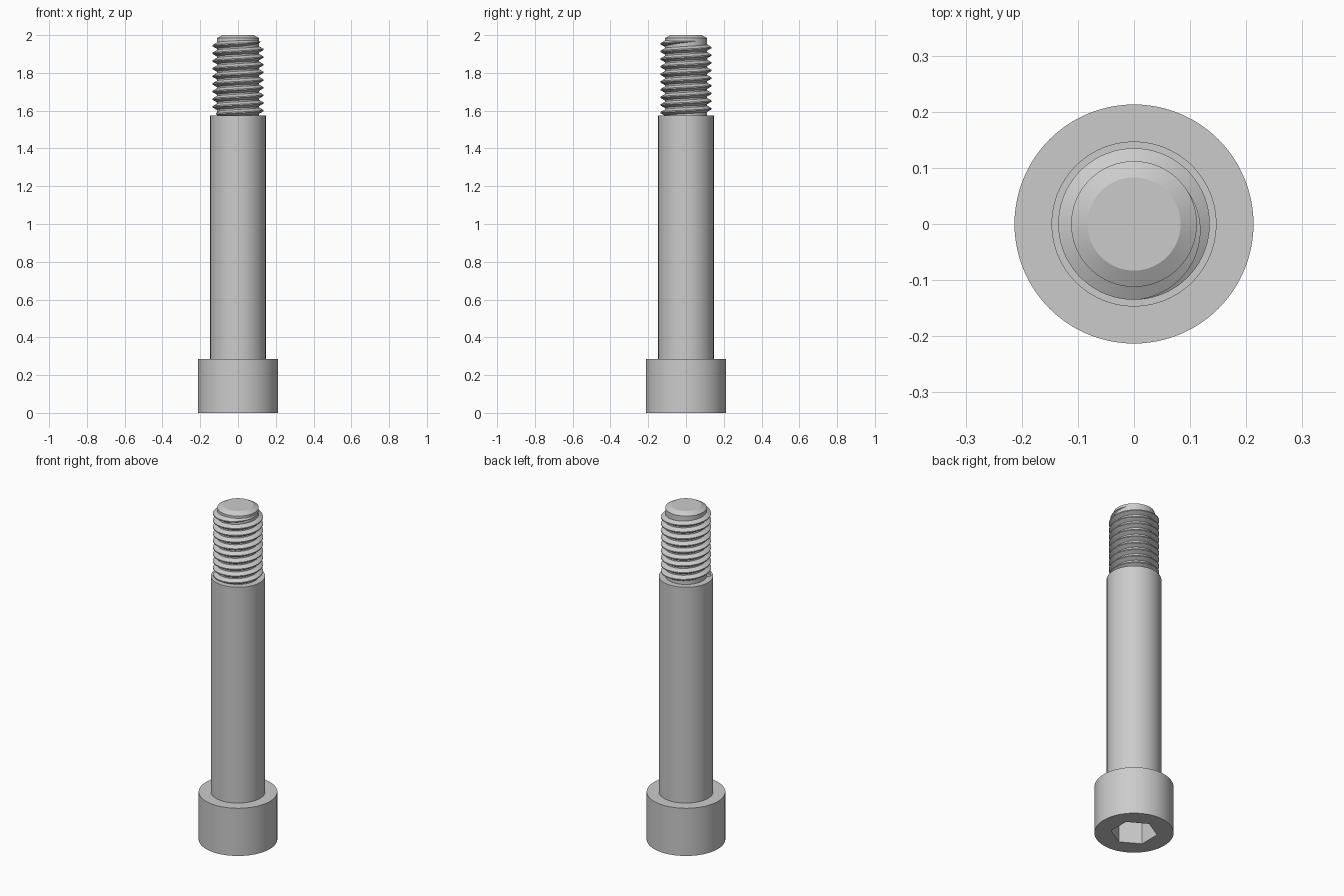
import bpy
import bmesh
from math import cos, sin, pi, radians

cube = bpy.data.objects.get("Cube")
if cube:
    bpy.data.objects.remove(cube, do_unlink=True)

SEGMENTS = 96
HEAD_R, HEAD_TOP = 0.213, 0.285
SHOULDER_R, SHOULDER_TOP = 0.147, 1.575
ROOT_R, CREST_R, PITCH = 0.112, 0.135, 0.0405
SOCKET_APOTHEM, SOCKET_DEPTH = 0.109, 0.15

# Plain steel
steel = bpy.data.materials.new("grey steel")
steel.use_nodes = True
steel.diffuse_color = (0.6, 0.6, 0.6, 1)
steel.node_tree.nodes["Principled BSDF"].inputs["Base Color"].default_value = (0.6, 0.6, 0.6, 1)


def finish(name, bm):
    bmesh.ops.recalc_face_normals(bm, faces=bm.faces)
    mesh = bpy.data.meshes.new(name)
    bm.to_mesh(mesh)
    bm.free()
    mesh.materials.append(steel)
    obj = bpy.data.objects.new(name, mesh)
    bpy.context.collection.objects.link(obj)
    bpy.ops.object.select_all(action="DESELECT")
    obj.select_set(True)
    bpy.context.view_layer.objects.active = obj
    bpy.ops.object.shade_smooth_by_angle(angle=radians(25))
    return obj


def round_ring(r):
    return lambda a: r


def hex_ring(apothem):
    # Corners point along +y and -y
    return lambda a: apothem / cos((a + pi / 6) % (pi / 3) - pi / 6)


def bridge(bm, a, b, closed=True):
    n = len(a)
    for i in range(n if closed else n - 1):
        j = (i + 1) % n
        bm.faces.new((a[i], a[j], b[j], b[i]))


def lathe(name, profile, cap_start=False, cap_end=False):
    """Stack rings of (radius function, height) into one skin."""
    bm = bmesh.new()
    rings = []
    for radius, z in profile:
        ring = []
        for i in range(SEGMENTS):
            a = 2 * pi * i / SEGMENTS
            ring.append(bm.verts.new((radius(a) * cos(a), radius(a) * sin(a), z)))
        rings.append(ring)
    for lower, upper in zip(rings, rings[1:]):
        bridge(bm, lower, upper)
    if cap_start:
        bm.faces.new(rings[0])
    if cap_end:
        bm.faces.new(rings[-1])
    return finish(name, bm)


# Cylindrical head with its hexagonal socket underneath
lathe("socket_head", [
    (hex_ring(SOCKET_APOTHEM), SOCKET_DEPTH),
    (hex_ring(SOCKET_APOTHEM), 0),
    (round_ring(HEAD_R), 0),
    (round_ring(HEAD_R), HEAD_TOP),
    (round_ring(SHOULDER_R), HEAD_TOP),
], cap_start=True)

# Smooth shoulder
lathe("shoulder", [
    (round_ring(SHOULDER_R), HEAD_TOP),
    (round_ring(SHOULDER_R), SHOULDER_TOP),
    (round_ring(ROOT_R), SHOULDER_TOP),
])

# Thread core with chamfered tip
lathe("thread_core", [
    (round_ring(ROOT_R), SHOULDER_TOP),
    (round_ring(ROOT_R), 1.984),
    (round_ring(0.083), 2.0),
], cap_end=True)


def thread_ridge(end_z, end_angle, turns, fade):
    """Right-handed ridge that fades into the core at its upper end."""
    bm = bmesh.new()
    steps = int(turns * SEGMENTS)
    sections = []
    for i in range(steps + 1):
        back = 2 * pi * (steps - i) / SEGMENTS
        a = end_angle - back
        z = end_z - PITCH * back / (2 * pi)
        height = max(min(1, back / fade), 0.02)
        base, crest = 0.0175 * height, 0.003 * height
        inner = ROOT_R - 0.002
        outer = ROOT_R + (CREST_R - ROOT_R) * height
        points = [(inner, -base), (outer, -crest), (outer, crest), (inner, base)]
        sections.append([bm.verts.new((r * cos(a), r * sin(a), z + dz)) for r, dz in points])
    for a, b in zip(sections, sections[1:]):
        bridge(bm, a, b, closed=False)
    bm.faces.new(sections[0])
    bm.faces.new(sections[-1])
    return finish("thread", bm)


thread_ridge(end_z=1.968, end_angle=radians(30), turns=9.5, fade=radians(115))
